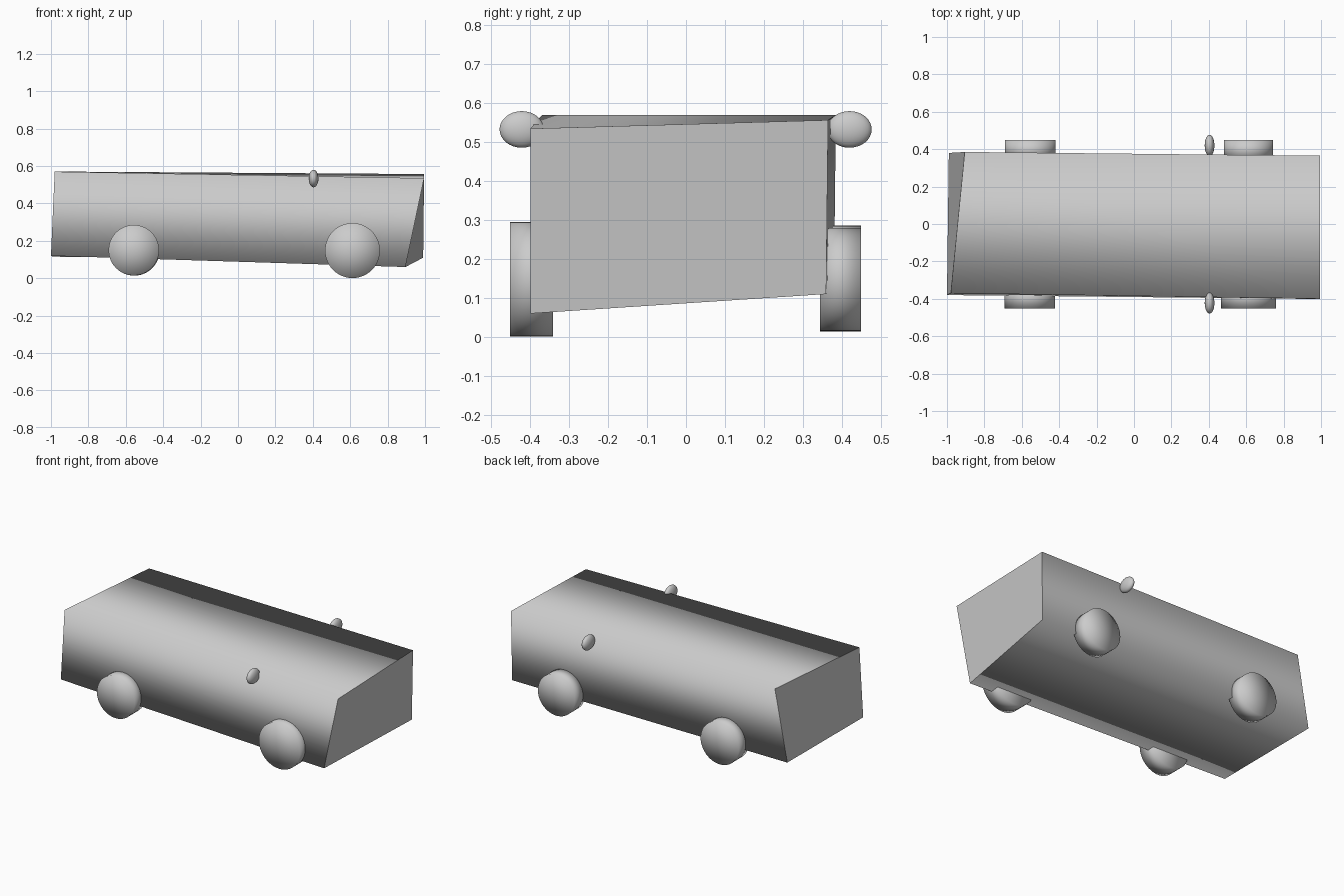
import bpy
import bmesh
from mathutils import Matrix, Vector

if "Cube" in bpy.data.objects:
    bpy.data.objects.remove(bpy.data.objects["Cube"], do_unlink=True)

grey = bpy.data.materials.new("plain grey")
grey.use_nodes = True
color = (0.6, 0.6, 0.6, 1)
grey.diffuse_color = color
grey.node_tree.nodes["Principled BSDF"].inputs["Base Color"].default_value = color


def finish(name, bm, location=(0, 0, 0)):
    """Turn a bmesh into a smooth, grey object."""
    bmesh.ops.recalc_face_normals(bm, faces=bm.faces)
    mesh = bpy.data.meshes.new(name)
    bm.to_mesh(mesh)
    bm.free()
    mesh.materials.append(grey)
    obj = bpy.data.objects.new(name, mesh)
    obj.location = location
    bpy.context.collection.objects.link(obj)
    return obj


# Body: a skewed box with smooth long sides and crisp flat ends
tail = [(-1, -.38, .12), (-.99, .38, .115), (-.905, .385, .57), (-.98, -.37, .57)]
nose = [(.895, -.4, .06), (.99, .36, .11), (.995, .365, .557), (.995, -.4, .535)]
bm = bmesh.new()
rings = [[bm.verts.new(p) for p in end] for end in (tail, nose)]
for ring in rings:
    bm.faces.new(ring)
for i in range(4):
    j = (i + 1) % 4
    side = bm.faces.new((rings[0][i], rings[0][j], rings[1][j], rings[1][i]))
    side.smooth = True
for ring in rings:
    for i in range(4):
        bm.edges.get((ring[i], ring[(i + 1) % 4])).smooth = False
finish("body", bm)


# Wheels: short cylinders whose caps shade softly into the rim
def wheel(name, x, y, z, radius, width):
    bm = bmesh.new()
    bmesh.ops.create_cone(bm, cap_ends=True, segments=48, radius1=radius,
                          radius2=radius, depth=width,
                          matrix=Matrix.Rotation(1.5708, 4, "X"))
    caps = [f for f in bm.faces if len(f.verts) > 4]
    bmesh.ops.poke(bm, faces=caps)
    for face in bm.faces:
        face.smooth = True
    finish(name, bm, (x, y, z))


wheel("front_left_wheel", -.557, -.397, .15, .135, .11)
wheel("front_right_wheel", .612, -.397, .148, .147, .11)
wheel("back_left_wheel", -.555, .397, .15, .136, .105)
wheel("back_right_wheel", .612, .397, .148, .132, .105)

# Side mirrors: small flattened spheres
for name, y in (("front_mirror", -.422), ("back_mirror", .42)):
    bm = bmesh.new()
    bmesh.ops.create_uvsphere(bm, u_segments=32, v_segments=16, radius=1)
    bmesh.ops.scale(bm, vec=Vector((.026, .057, .047)), verts=bm.verts)
    for face in bm.faces:
        face.smooth = True
    finish(name, bm, (.404, y, .533))
